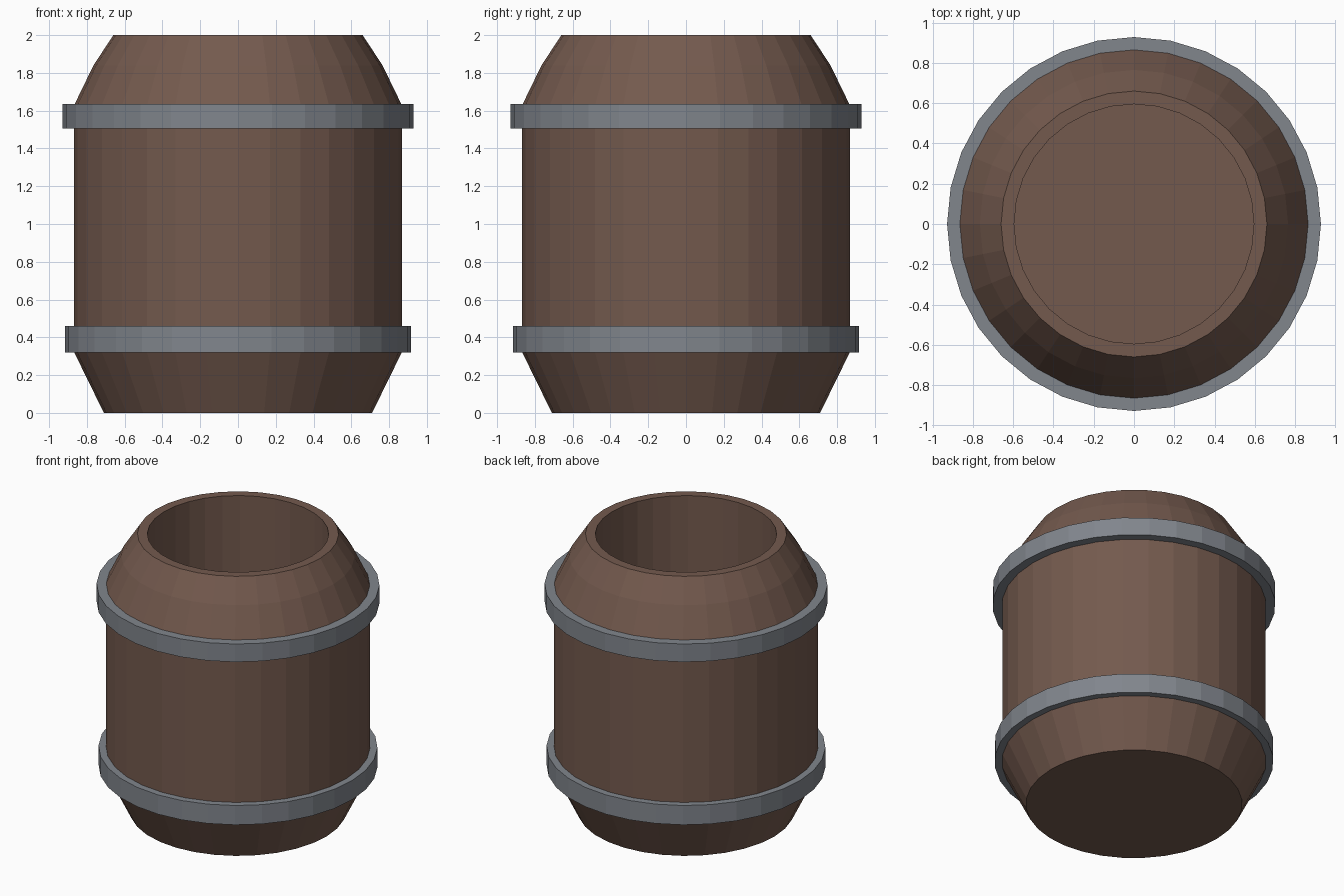
import bpy, bmesh, math

if "Cube" in bpy.data.objects:
    bpy.data.objects.remove(bpy.data.objects["Cube"])

SIDES = 32


def material(name, rgb):
    m = bpy.data.materials.new(name)
    m.diffuse_color = (*rgb, 1.0)
    m.use_nodes = True
    m.node_tree.nodes["Principled BSDF"].inputs["Base Color"].default_value = m.diffuse_color
    return m


def lathe(name, profile, mat, closed=False):
    """Revolve (radius, z) points round z; open profiles get end caps."""
    bm = bmesh.new()
    rings = []
    for r, z in profile:
        rings.append([bm.verts.new((r * math.cos(a), r * math.sin(a), z))
                      for a in (2 * math.pi * i / SIDES for i in range(SIDES))])
    pairs = list(zip(rings, rings[1:]))
    if closed:
        pairs.append((rings[-1], rings[0]))
    else:
        bm.faces.new(rings[0][::-1])
        bm.faces.new(rings[-1])
    for a, b in pairs:
        for i in range(SIDES):
            j = (i + 1) % SIDES
            bm.faces.new((a[i], a[j], b[j], b[i]))
    bmesh.ops.recalc_face_normals(bm, faces=bm.faces)
    mesh = bpy.data.meshes.new(name)
    bm.to_mesh(mesh)
    bm.free()
    mesh.materials.append(mat)
    obj = bpy.data.objects.new(name, mesh)
    bpy.context.collection.objects.link(obj)
    return obj


wood = material("brown wood", (0.174, 0.102, 0.076))
iron = material("grey iron", (0.22, 0.237, 0.265))

# Barrel wall, rim, straight inner wall and floor
lathe("barrel_body", [(0.71, 0), (0.867, 0.32), (0.867, 1.63), (0.765, 1.84),
                      (0.66, 2.0), (0.595, 2.0), (0.595, 0.12)], wood)

# Metal hoops
for name, r, z0, z1 in (("lower_hoop", 0.915, 0.32, 0.46),
                        ("upper_hoop", 0.928, 1.505, 1.635)):
    lathe(name, [(0.85, z0), (r, z0), (r, z1), (0.85, z1)], iron, closed=True)
